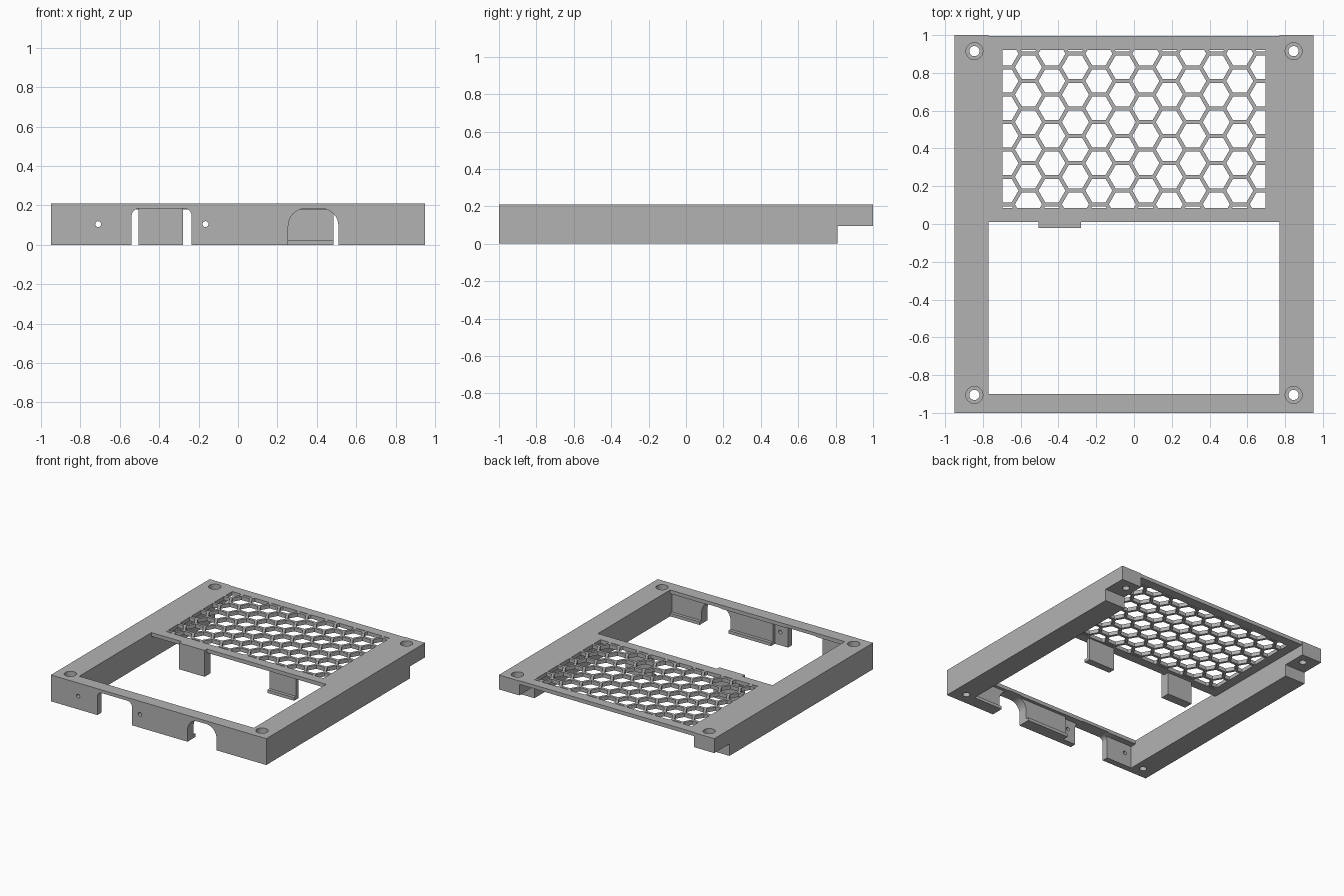
import bpy, bmesh, math

if "Cube" in bpy.data.objects:
    bpy.data.objects.remove(bpy.data.objects["Cube"])

grey = bpy.data.materials.new("plain grey")
grey.diffuse_color = (0.45, 0.45, 0.45, 1)
grey.use_nodes = True
grey.node_tree.nodes["Principled BSDF"].inputs["Base Color"].default_value = grey.diffuse_color


def prism(name, pts, axis, a, b):
    """Extrude a 2D outline along an axis from a to b."""
    place = {"x": lambda u, v, w: (w, u, v),
             "y": lambda u, v, w: (u, w, v),
             "z": lambda u, v, w: (u, v, w)}[axis]
    bm = bmesh.new()
    lo = [bm.verts.new(place(u, v, a)) for u, v in pts]
    hi = [bm.verts.new(place(u, v, b)) for u, v in pts]
    bm.faces.new(lo)
    bm.faces.new(hi)
    for i in range(len(pts)):
        j = (i + 1) % len(pts)
        bm.faces.new((lo[i], lo[j], hi[j], hi[i]))
    bmesh.ops.recalc_face_normals(bm, faces=bm.faces)
    me = bpy.data.meshes.new(name)
    bm.to_mesh(me)
    bm.free()
    me.materials.append(grey)
    ob = bpy.data.objects.new(name, me)
    bpy.context.collection.objects.link(ob)
    return ob


def rect(x0, x1, y0, y1):
    return [(x0, y0), (x1, y0), (x1, y1), (x0, y1)]


def circle(cx, cy, r, n):
    return [(cx + r * math.cos(2 * math.pi * i / n),
             cy + r * math.sin(2 * math.pi * i / n)) for i in range(n)]


def arch(x0, x1, top, r):
    """Doorway outline with rounded upper corners."""
    arc = [(r * math.cos(i * math.pi / 16), r * math.sin(i * math.pi / 16)) for i in range(9)]
    right = [(x1 - r + c, top - r + s) for c, s in arc]
    left = [(x0 + r - c, top - r + s) for c, s in reversed(arc)]
    return [(x0, -0.1), (x1, -0.1)] + right + left


def clip(poly, k, limit, sign):
    """Keep the part of a convex outline where sign*coord <= sign*limit."""
    out = []
    for p, q in zip(poly, poly[1:] + poly[:1]):
        dp, dq = sign * (p[k] - limit), sign * (q[k] - limit)
        if dp <= 0:
            out.append(p)
        if dp * dq < 0:
            t = dp / (dp - dq)
            out.append((p[0] + t * (q[0] - p[0]), p[1] + t * (q[1] - p[1])))
    return out


# top-view outline, big window and honeycomb vent holes
loops = [[(-.95, -1), (.95, -1), (.95, 1), (.77, 1), (.77, .995),
          (-.77, .995), (-.77, 1), (-.95, 1)],
         rect(-.77, .77, -.9, .01)]
pitch = 0.145
for col in range(-1, 13):
    for row in range(-1, 8):
        cx = -0.683 + col * 0.1243
        cy = 0.032 + row * pitch + (0 if col % 2 == 0 else pitch / 2)
        h = circle(cx, cy, 0.0715, 6)
        for k, limit, sign in ((0, -.695, -1), (0, .695, 1), (1, .085, -1), (1, .92, 1)):
            h = clip(h, k, limit, sign)
        if len(h) > 2 and max(p[1] for p in h) - min(p[1] for p in h) > .003 \
                and max(p[0] for p in h) - min(p[0] for p in h) > .003:
            loops.append(h)

# frame body as a filled curve, turned into a welded mesh
cu = bpy.data.curves.new("frame", "CURVE")
cu.dimensions = "2D"
cu.fill_mode = "BOTH"
cu.extrude = 0.105
for pts in loops:
    sp = cu.splines.new("POLY")
    sp.points.add(len(pts) - 1)
    for p, (x, y) in zip(sp.points, pts):
        p.co = (x, y, 0, 1)
    sp.use_cyclic_u = True
tmp = bpy.data.objects.new("frame_curve", cu)
bpy.context.collection.objects.link(tmp)
bpy.context.view_layer.update()
me = bpy.data.meshes.new_from_object(tmp.evaluated_get(bpy.context.evaluated_depsgraph_get()))
bpy.data.objects.remove(tmp)
bm = bmesh.new()
bm.from_mesh(me)
bmesh.ops.remove_doubles(bm, verts=bm.verts, dist=1e-5)
bmesh.ops.translate(bm, verts=bm.verts, vec=(0, 0, 0.105))
bmesh.ops.recalc_face_normals(bm, faces=bm.faces)
bm.to_mesh(me)
bm.free()
me.materials.clear()
me.materials.append(grey)
frame = bpy.data.objects.new("frame", me)
bpy.context.collection.objects.link(frame)

# cutters: hollow underside, rear notch, doorways, pin holes, screw holes
cutters = [
    prism("cut_underside", [(-.77, 1.1), (-.77, -.95), (-.12, -.95), (-.12, -.925),
                            (.77, -.925), (.77, 1.1)], "z", -.1, .18),
    prism("cut_rear_notch", rect(.81, 1.2, -.1, .095), "x", -1.1, 1.1),
    prism("cut_left_doorway", arch(-.54, -.235, .185, .04), "y", -1.1, -.85),
    prism("cut_right_doorway", arch(.255, .51, .185, .09), "y", -1.1, -.85),
]
for x in (-.71, -.165):
    cutters.append(prism("cut_pin_hole", circle(x, .105, .015, 16), "y", -1.1, -.85))
for x in (-.845, .845):
    for y in (-.905, .915):
        cutters.append(prism("cut_screw_hole", circle(x, y, .027, 24), "z", -.1, .3))
        cutters.append(prism("cut_screw_head", circle(x, y, .045, 24), "z", .14, .3))
for c in cutters:
    m = frame.modifiers.new(c.name, "BOOLEAN")
    m.operation = "DIFFERENCE"
    m.solver = "EXACT"
    m.object = c
bpy.context.view_layer.update()
done = bpy.data.meshes.new_from_object(frame.evaluated_get(bpy.context.evaluated_depsgraph_get()))
frame.modifiers.clear()
frame.data = done
for c in cutters:
    bpy.data.objects.remove(c)

# board ledges along the foot of the front wall
for name, x0, x1 in (("ledge_middle", -.12, .255), ("ledge_right", .51, .77)):
    prism(name, rect(x0, x1, -.926, -.9), "z", 0, .025)

# hanging tabs under the vent edge
prism("left_tab", [(-.02, 0), (.055, 0), (.055, .185), (.01, .185), (.01, .21), (-.02, .21)],
      "x", -.505, -.28)
prism("right_tab", [(.015, 0), (.07, 0), (.07, .185), (.04, .185), (.04, .025), (.015, .025)],
      "x", .25, .485)

# smooth the round holes and keep the edges sharp
bpy.ops.object.select_all(action="DESELECT")
frame.select_set(True)
bpy.context.view_layer.objects.active = frame
bpy.ops.object.shade_smooth_by_angle(angle=math.radians(30))
